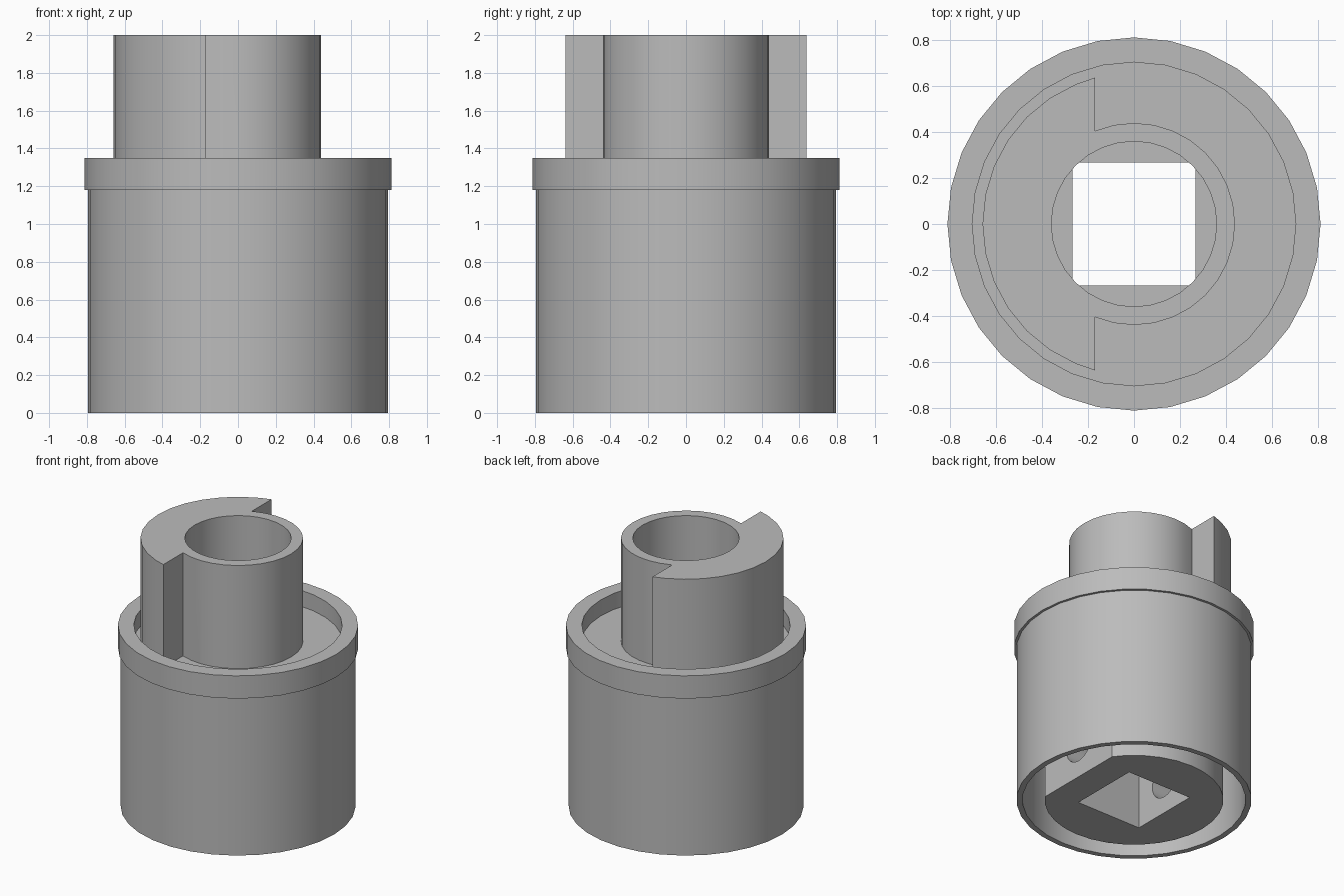
import bpy
import bmesh
from math import acos, cos, pi, radians, sin

SEGMENTS = 32

if "Cube" in bpy.data.objects:
    bpy.data.objects.remove(bpy.data.objects["Cube"], do_unlink=True)

grey = bpy.data.materials.new("plain_grey")
grey.use_nodes = True
grey.diffuse_color = (0.5, 0.5, 0.5, 1)
grey.node_tree.nodes["Principled BSDF"].inputs["Base Color"].default_value = (0.5, 0.5, 0.5, 1)


def finish(name, bm):
    bmesh.ops.recalc_face_normals(bm, faces=bm.faces)
    mesh = bpy.data.meshes.new(name)
    bm.to_mesh(mesh)
    bm.free()
    mesh.materials.append(grey)
    obj = bpy.data.objects.new(name, mesh)
    bpy.context.collection.objects.link(obj)
    return obj


def lathe(name, profile):
    """Turn a closed (radius, height) profile around z."""
    bm = bmesh.new()
    rings = []
    for i in range(SEGMENTS):
        a = 2 * pi * i / SEGMENTS
        rings.append([bm.verts.new((r * cos(a), r * sin(a), z)) for r, z in profile])
    n = len(profile)
    for i, ring in enumerate(rings):
        following = rings[(i + 1) % SEGMENTS]
        for j in range(n):
            k = (j + 1) % n
            bm.faces.new((ring[j], following[j], following[k], ring[k]))
    return finish(name, bm)


def prism(name, outline, bottom, top):
    """Extrude a flat outline between two heights."""
    bm = bmesh.new()
    base = bm.faces.new([bm.verts.new((x, y, bottom)) for x, y in outline])
    extruded = bmesh.ops.extrude_face_region(bm, geom=[base])["geom"]
    verts = [v for v in extruded if isinstance(v, bmesh.types.BMVert)]
    bmesh.ops.translate(bm, verts=verts, vec=(0, 0, top - bottom))
    return finish(name, bm)


def arc(radius, start, end):
    """Arc through both ends and every regular facet corner between them."""
    step = 2 * pi / SEGMENTS
    corners = [i * step for i in range(-SEGMENTS, 2 * SEGMENTS)
               if start + 0.02 < i * step < end - 0.02]
    return [(radius * cos(a), radius * sin(a)) for a in [start, *corners, end]]


def circle(radius):
    return arc(radius, 0, 2 * pi)[:-1]


def boolean(target, tool, operation):
    mod = target.modifiers.new(operation.lower(), "BOOLEAN")
    mod.operation = operation
    mod.solver = "EXACT"
    mod.object = tool
    bpy.context.view_layer.objects.active = target
    bpy.ops.object.modifier_apply(modifier=mod.name)
    bpy.data.objects.remove(tool, do_unlink=True)


# Outer sleeve, raised collar and recessed web
housing = lathe("housing", [
    (0.755, 0), (0.795, 0), (0.795, 1.18), (0.813, 1.18), (0.813, 1.35),
    (0.705, 1.35), (0.705, 1.23), (0.40, 1.23), (0.40, 1.1), (0.755, 1.1)])

# Inner hub with one flat side
HUB_RADIUS, FLAT_X = 0.605, 0.49
flat = acos(FLAT_X / HUB_RADIUS)
hub = prism("drive_hub", arc(HUB_RADIUS, flat, 2 * pi - flat), 0, 1.15)

# Upper tube with a half-round lug on one side
TUBE_RADIUS, LUG_RADIUS, LUG_X = 0.44, 0.66, -0.17
inner, outer = acos(LUG_X / TUBE_RADIUS), acos(LUG_X / LUG_RADIUS)
outline = arc(TUBE_RADIUS, -inner, inner) + arc(LUG_RADIUS, outer, 2 * pi - outer)
boolean(hub, prism("lug_tube", outline, 1.12, 2), "UNION")

# Round bore from above, square socket from below
boolean(hub, prism("bore_cutter", circle(0.36), 0.75, 2.2), "DIFFERENCE")
s = 0.267
socket = prism("socket_cutter", [(-s, -s), (s, -s), (s, s), (-s, s)], -0.2, 0.74)
boolean(hub, socket, "DIFFERENCE")
# Short clipped throat joining the socket to the bore
throat = prism("throat_cutter", [(-s, -s), (s, -s), (s, s), (-s, s)], 0.7, 0.8)
boolean(throat, prism("throat_limit", circle(0.36), 0.6, 0.9), "INTERSECT")
boolean(hub, throat, "DIFFERENCE")

# Cross hole through the hub for a fixing screw
bpy.ops.mesh.primitive_cylinder_add(
    vertices=24, radius=0.125, depth=1.4, location=(0, 0, 0.25), rotation=(0, pi / 2, 0))
boolean(hub, bpy.context.object, "DIFFERENCE")

# Smooth the round walls, keep the rims sharp
bpy.ops.object.select_all(action="DESELECT")
for part in (housing, hub):
    part.select_set(True)
bpy.context.view_layer.objects.active = hub
bpy.ops.object.shade_smooth_by_angle(angle=radians(30))
